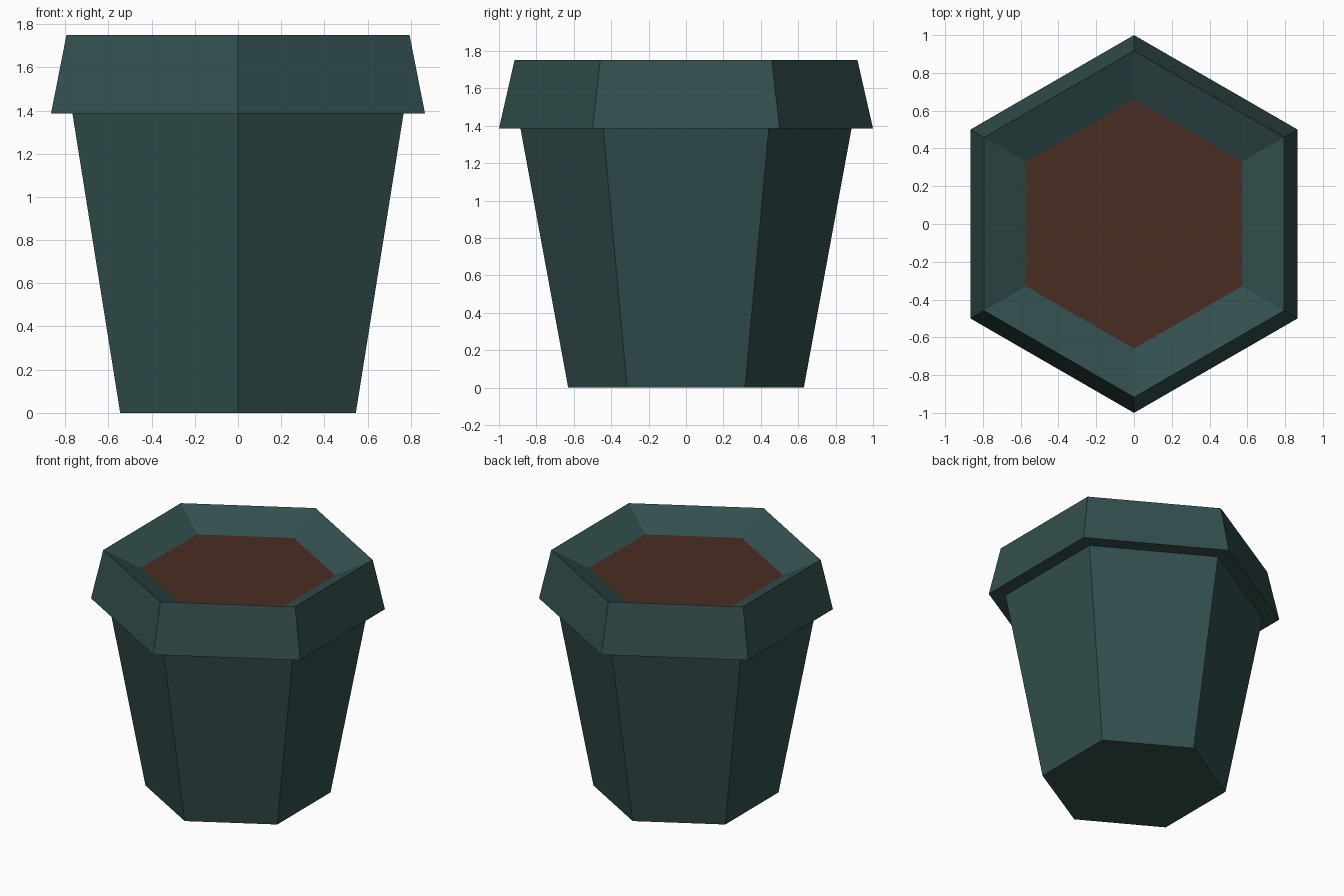
import bpy, bmesh, math

if "Cube" in bpy.data.objects:
    bpy.data.objects.remove(bpy.data.objects["Cube"])

SIDES = 6


def material(name, rgb):
    m = bpy.data.materials.new(name)
    m.diffuse_color = (*rgb, 1.0)
    m.use_nodes = True
    m.node_tree.nodes["Principled BSDF"].inputs["Base Color"].default_value = m.diffuse_color
    return m


def ring(bm, radius, z):
    # hexagon with corners on +y and -y
    return [bm.verts.new((radius * math.cos(math.radians(90 + 360 * i / SIDES)),
                          radius * math.sin(math.radians(90 + 360 * i / SIDES)), z))
            for i in range(SIDES)]


def lathe(name, profile, mat, cap_first=False):
    bm = bmesh.new()
    rings = [ring(bm, r, z) for r, z in profile]
    for a, b in zip(rings, rings[1:]):
        for i in range(SIDES):
            j = (i + 1) % SIDES
            bm.faces.new((a[i], a[j], b[j], b[i]))
    if cap_first:
        bm.faces.new(list(reversed(rings[0])))
    mesh = bpy.data.meshes.new(name)
    bm.to_mesh(mesh)
    bm.free()
    mesh.materials.append(mat)
    obj = bpy.data.objects.new(name, mesh)
    bpy.context.collection.objects.link(obj)
    return obj


glaze = material("dark_teal_glaze", (0.0319, 0.0782, 0.0762))
earth = material("brown_soil", (0.0685, 0.0262, 0.0165))

SOIL_R, SOIL_Z = 0.66, 1.625

# tapered pot: floor, wall, overhanging collar and sloped inner lip
lathe("pot", [(0.63, 0.0), (0.885, 1.385), (1.0, 1.385),
              (0.917, 1.75), (SOIL_R, SOIL_Z)], glaze, cap_first=True)

# soil surface closing the opening
bm = bmesh.new()
bm.faces.new(ring(bm, SOIL_R, SOIL_Z))
soil_mesh = bpy.data.meshes.new("soil")
bm.to_mesh(soil_mesh)
bm.free()
soil_mesh.materials.append(earth)
bpy.context.collection.objects.link(bpy.data.objects.new("soil", soil_mesh))
